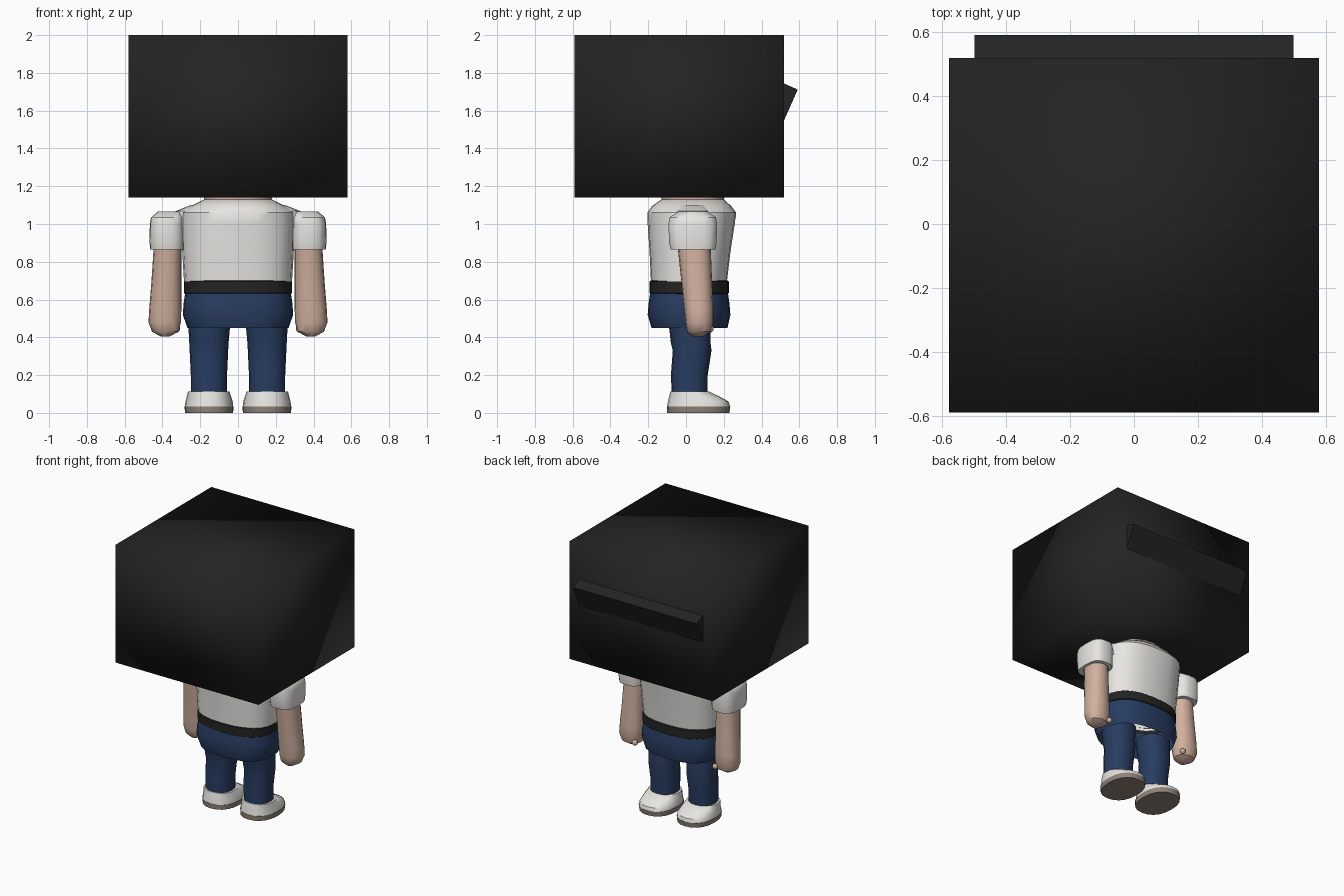
import bpy, bmesh, math
from mathutils import Matrix

if "Cube" in bpy.data.objects:
    bpy.data.objects.remove(bpy.data.objects["Cube"], do_unlink=True)


def material(name, rgb):
    m = bpy.data.materials.new(name)
    m.use_nodes = True
    m.diffuse_color = (*rgb, 1)
    bsdf = m.node_tree.nodes["Principled BSDF"]
    bsdf.inputs["Base Color"].default_value = (*rgb, 1)
    bsdf.inputs["Roughness"].default_value = 0.8
    return m


BLACK = material("black", (0.017, 0.017, 0.017))
WHITE = material("off_white", (0.8, 0.79, 0.76))
NAVY = material("navy_cloth", (0.021, 0.046, 0.12))
SKIN = material("skin", (0.64, 0.44, 0.35))
SOLE = material("sole_taupe", (0.28, 0.23, 0.19))


def finish(name, bm, mat, angle=40):
    bmesh.ops.recalc_face_normals(bm, faces=bm.faces)
    mesh = bpy.data.meshes.new(name)
    bm.to_mesh(mesh)
    bm.free()
    mesh.materials.append(mat)
    ob = bpy.data.objects.new(name, mesh)
    bpy.context.collection.objects.link(ob)
    bpy.ops.object.select_all(action='DESELECT')
    ob.select_set(True)
    bpy.context.view_layer.objects.active = ob
    if angle >= 180:
        bpy.ops.object.shade_smooth()
    else:
        bpy.ops.object.shade_smooth_by_angle(angle=math.radians(angle))
    return ob


def loft(name, rings, mat, side=1, power=2.3, sides=20, bottom=True, top=True):
    """Skin rounded rings given as (z, x min, x max, y min, y max)."""
    bm = bmesh.new()
    loops = []
    for z, x0, x1, y0, y1 in rings:
        loop = []
        for i in range(sides):
            a = 2 * math.pi * i / sides
            c, s = math.cos(a), math.sin(a)
            px = math.copysign(abs(c) ** (2 / power), c)
            py = math.copysign(abs(s) ** (2 / power), s)
            x = (x0 + x1) / 2 + px * (x1 - x0) / 2
            y = (y0 + y1) / 2 + py * (y1 - y0) / 2
            loop.append(bm.verts.new((side * x, y, z)))
        loops.append(loop)
    for a, b in zip(loops, loops[1:]):
        for i in range(sides):
            j = (i + 1) % sides
            bm.faces.new((a[i], a[j], b[j], b[i]))
    if bottom:
        bm.faces.new(loops[0][::-1])
    if top:
        bm.faces.new(loops[-1])
    return finish(name, bm, mat)


def box(name, lo, hi, mat, tilt=0, angle=40):
    bm = bmesh.new()
    bmesh.ops.create_cube(bm, size=1)
    size = [b - a for a, b in zip(lo, hi)]
    mid = [(a + b) / 2 for a, b in zip(lo, hi)]
    bm.transform(Matrix.Translation(mid) @ Matrix.Rotation(tilt, 4, 'X')
                 @ Matrix.Diagonal((*size, 1)))
    return finish(name, bm, mat, angle)


def ball(name, loc, r, mat):
    bm = bmesh.new()
    bmesh.ops.create_uvsphere(bm, u_segments=10, v_segments=6, radius=r)
    bm.transform(Matrix.Translation(loc))
    return finish(name, bm, mat)


# Box head with softly shaded corners and a tilted ledge behind it
box("head_box", (-0.58, -0.59, 1.14), (0.58, 0.52, 2.0), BLACK, angle=180)
box("head_ledge", (-0.5, 0.435, 1.445), (0.5, 0.535, 1.745), BLACK,
    tilt=math.radians(-24))

# Neck, shirt, belt and hips
loft("neck", [(1.08, -.18, .18, -.13, .2), (1.16, -.18, .18, -.13, .2)], SKIN)
loft("shirt", [(0.68, -.285, .285, -.185, .215), (0.85, -.295, .295, -.193, .235),
               (1.0, -.3, .3, -.203, .258), (1.06, -.3, .3, -.205, .266),
               (1.095, -.25, .25, -.18, .24), (1.13, -.18, .18, -.13, .2)],
     WHITE, power=2.5, sides=24, bottom=False)
loft("belt", [(0.63, -.28, .28, -.188, .222), (0.635, -.287, .287, -.193, .228),
              (0.695, -.287, .287, -.193, .228), (0.70, -.28, .28, -.188, .222)],
     BLACK, power=2.5, sides=24, bottom=False, top=False)
loft("hips", [(0.45, -.268, .268, -.183, .22), (0.52, -.292, .292, -.203, .235),
              (0.58, -.288, .288, -.198, .23), (0.65, -.278, .278, -.188, .22)],
     NAVY, power=2.5, sides=24, bottom=False, top=False)
ball("collar_button", (0, 0.25, 1.045), 0.016, WHITE)

for label, s in (("left", 1), ("right", -1)):
    # Legs and shoes
    loft(label + "_leg", [(0.09, .06, .25, -.075, .115), (0.2, .058, .25, -.08, .115),
                          (0.33, .052, .256, -.07, .135), (0.37, .05, .258, -.08, .13),
                          (0.5, .038, .265, -.095, .13)], NAVY, s, sides=16)
    loft(label + "_sole", [(0, .026, .28, -.1, .23), (0.035, .023, .284, -.102, .235)],
         SOLE, s)
    loft(label + "_shoe", [(0.035, .025, .282, -.1, .233), (0.06, .028, .278, -.096, .226),
                           (0.085, .036, .272, -.09, .18), (0.113, .045, .265, -.083, .122)],
         WHITE, s)
    # Arms with rounded mitten hands
    loft(label + "_arm", [(0.405, .36, .41, .03, .09), (0.43, .315, .455, .005, .13),
                          (0.48, .302, .474, -.003, .145), (0.55, .3, .47, -.01, .145),
                          (0.7, .3, .458, -.025, .138), (0.9, .3, .445, -.047, .13)],
         SKIN, s, sides=16)
    ball(label + "_thumb", (s * 0.325, 0.127, 0.445), 0.02, SKIN)
    # Puffed sleeves
    loft(label + "_sleeve", [(0.865, .285, .465, -.083, .158), (0.9, .283, .468, -.09, .163),
                             (1.0, .285, .467, -.095, .166), (1.035, .287, .46, -.088, .16),
                             (1.065, .3, .425, -.04, .115)],
         WHITE, s, power=3, sides=18)
    # Sloping shoulder joining sleeve and shirt, and a collar flap
    loft(label + "_shoulder", [(0.98, .2, .33, -.06, .13), (1.068, .2, .33, -.05, .12),
                               (1.1, .18, .25, -.03, .1)], WHITE, s, sides=12)
